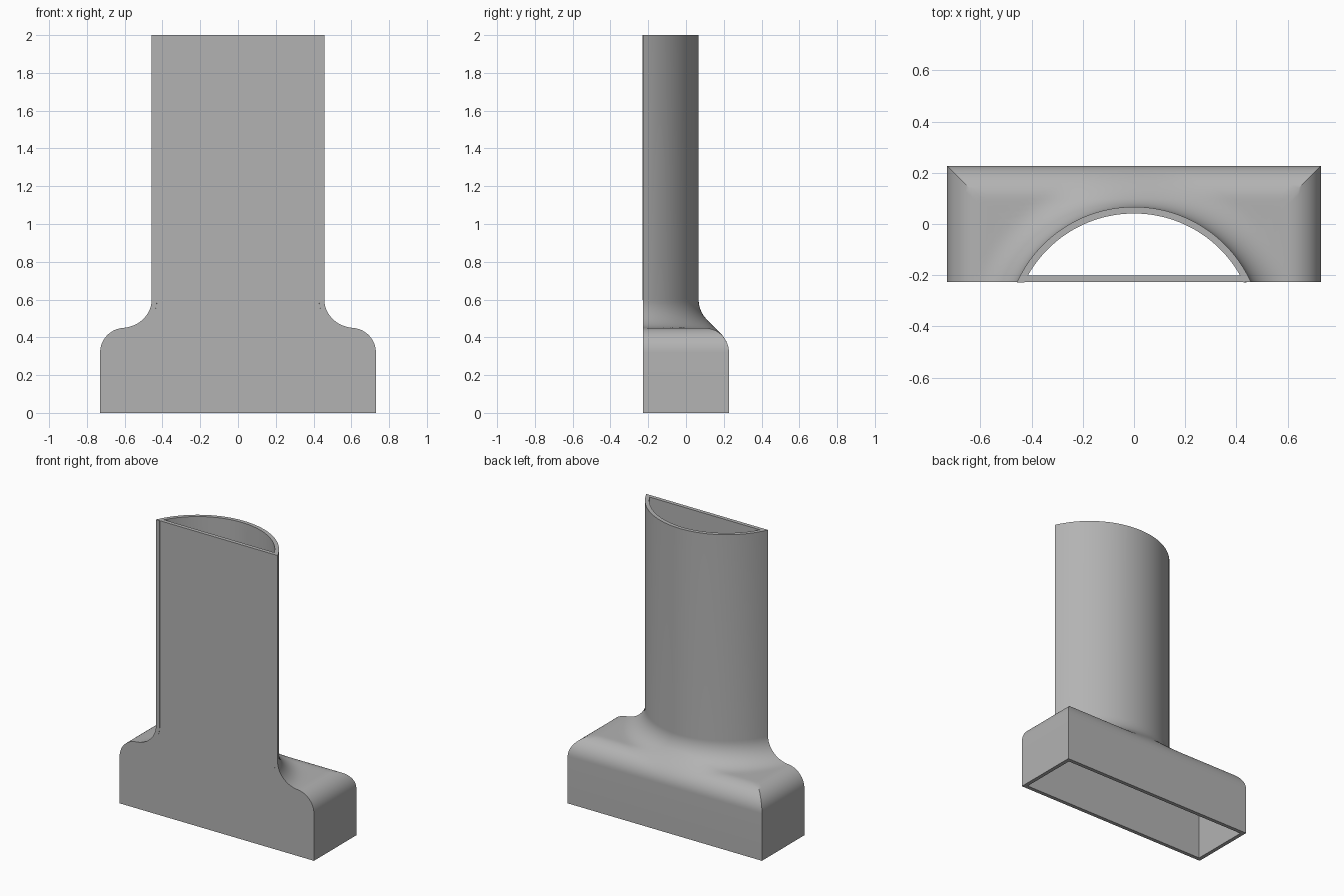
import bpy
import bmesh
from math import asin, sin, cos, tan, pi, sqrt, hypot

cube = bpy.data.objects.get("Cube")
if cube:
    bpy.data.objects.remove(cube)

# Main dimensions
HALF_W, HALF_D, HEIGHT = 0.73, 0.2275, 2.0
TUBE_W, TUBE_BACK = 0.457, 0.067
DECK, COVE, ROUND, WALL = 0.45, 0.15, 0.13, 0.026

# Circle through the tube's front corners and its rearmost point
sag = TUBE_BACK + HALF_D
radius = (TUBE_W ** 2 + sag ** 2) / (2 * sag)
centre_y = TUBE_BACK - radius
start = asin((-HALF_D - centre_y) / radius)
inset_x, inset_y = HALF_W - ROUND, HALF_D - ROUND


def quarter(d, r):
    """Height of a quarter-round fillet at distance d from its wall."""
    d = min(max(d, 0), r)
    return r - sqrt(max(r * r - (r - d) ** 2, 0))


def mix(a, b, t):
    return (a[0] + (b[0] - a[0]) * t, a[1] + (b[1] - a[1]) * t)


def columns():
    """Matching points on tube, inset rectangle and outer rectangle."""
    corner = pi / 2 - asin(inset_x / hypot(inset_x, inset_y - centre_y))
    sides, back = 14, 48
    right = []
    for i in range(sides):
        t = i / sides
        a = start + (corner - start) * t
        right.append((a, (inset_x, -HALF_D + (inset_y + HALF_D) * t),
                      (HALF_W, -HALF_D + 2 * HALF_D * t)))
    rear = []
    for i in range(back + 1):
        a = corner + (pi - 2 * corner) * i / back
        x = (inset_y - centre_y) / tan(a)
        rear.append((a, (x, inset_y), (x * HALF_W / inset_x, HALF_D)))
    left = [(pi - a, (-p[0], p[1]), (-q[0], q[1])) for a, p, q in reversed(right)]
    return [((radius * cos(a), centre_y + radius * sin(a)), p, q)
            for a, p, q in right + rear + left]


def shoulder(point, edge):
    d = hypot(point[0], point[1] - centre_y) - radius
    return (*point, DECK + quarter(d, COVE) - quarter(edge, ROUND))


# Rings of the skin from the top opening down to the bottom opening
cols = columns()
rings = [[(*p, HEIGHT) for p, q, r in cols]]
STEPS = 14
for i in range(STEPS + 1):
    t = (i / STEPS) ** 2
    rings.append([shoulder(mix(p, q, t), ROUND) for p, q, r in cols])
for i in range(1, STEPS + 1):
    t = sin(pi / 2 * i / STEPS)
    rings.append([shoulder(mix(q, r, t), ROUND * (1 - t)) for p, q, r in cols])
rings.append([(*r, 0) for p, q, r in cols])

# Loft the rings; the closing faces form the flat front
bm = bmesh.new()
verts = [[bm.verts.new(co) for co in ring] for ring in rings]
n = len(cols)
for upper, lower in zip(verts, verts[1:]):
    for i in range(n):
        j = (i + 1) % n
        bm.faces.new((upper[i], lower[i], lower[j], upper[j]))
bm.normal_update()
mesh = bpy.data.meshes.new("duct_adapter")
bm.to_mesh(mesh)
bm.free()
duct = bpy.data.objects.new("duct_adapter", mesh)
bpy.context.collection.objects.link(duct)

# Material
grey = bpy.data.materials.new("plain grey")
grey.use_nodes = True
colour = (0.45, 0.45, 0.45, 1)
grey.diffuse_color = colour
grey.node_tree.nodes["Principled BSDF"].inputs["Base Color"].default_value = colour
mesh.materials.append(grey)

# Wall thickness, inward
wall = duct.modifiers.new("wall", "SOLIDIFY")
wall.thickness = WALL
wall.offset = -1
wall.use_even_offset = True

bpy.ops.object.select_all(action="DESELECT")
duct.select_set(True)
bpy.context.view_layer.objects.active = duct
bpy.ops.object.modifier_apply(modifier="wall")
bpy.ops.object.shade_smooth_by_angle(angle=pi / 6)
